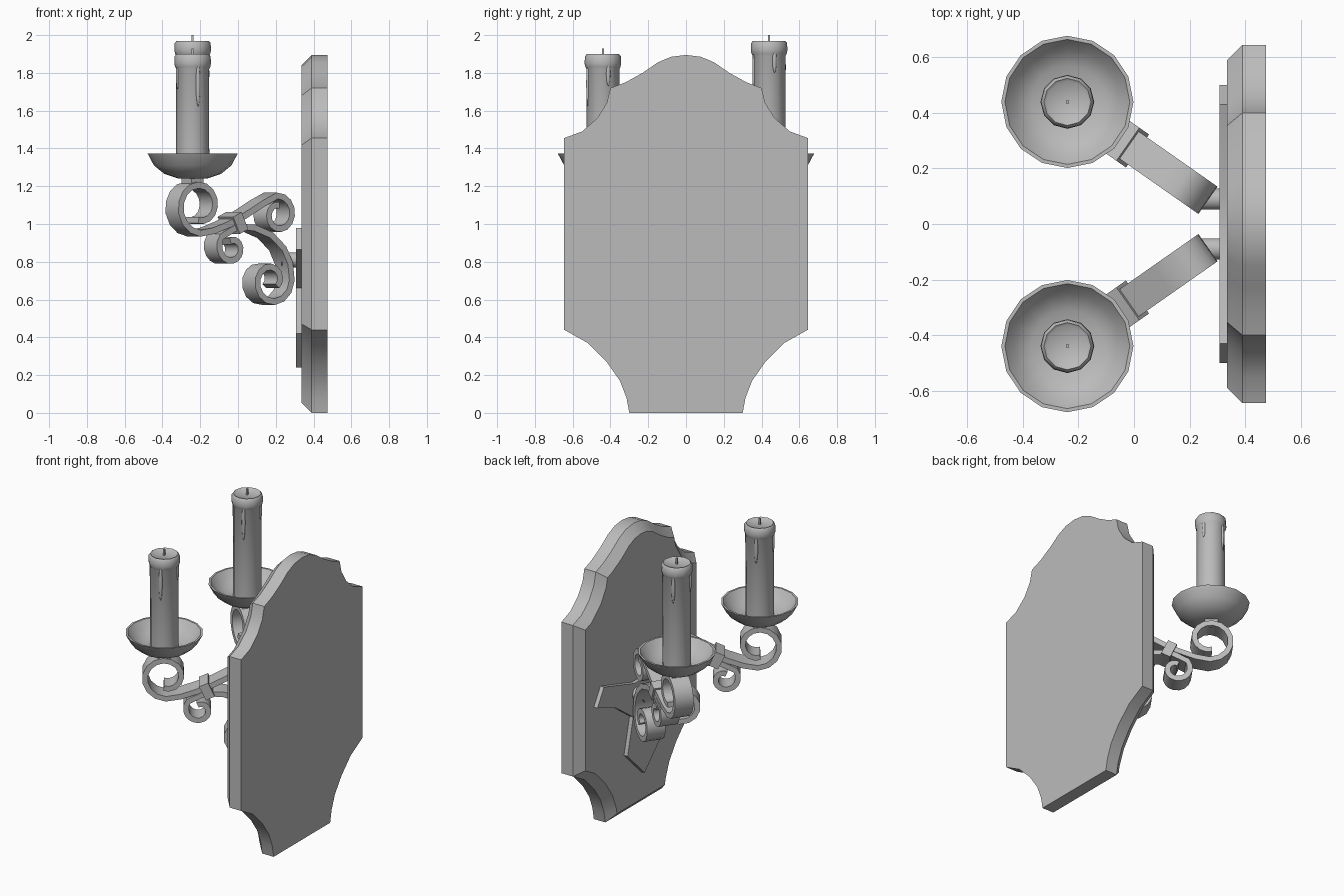
import bpy, bmesh, math
from mathutils import Matrix, Vector

if "Cube" in bpy.data.objects:
    bpy.data.objects.remove(bpy.data.objects["Cube"])

grey = bpy.data.materials.new("plain grey")
grey.use_nodes = True
GREY = (0.5, 0.5, 0.5, 1)
grey.diffuse_color = GREY
grey.node_tree.nodes["Principled BSDF"].inputs["Base Color"].default_value = GREY


def finish(bm, name, angle=35):
    """Turn a bmesh into a named, shaded object."""
    bmesh.ops.recalc_face_normals(bm, faces=bm.faces)
    mesh = bpy.data.meshes.new(name)
    bm.to_mesh(mesh)
    bm.free()
    mesh.materials.append(grey)
    ob = bpy.data.objects.new(name, mesh)
    bpy.context.collection.objects.link(ob)
    bpy.ops.object.select_all(action='DESELECT')
    ob.select_set(True)
    bpy.context.view_layer.objects.active = ob
    bpy.ops.object.shade_smooth_by_angle(angle=math.radians(angle))
    return ob


def mirrored(half):
    """Complete a (y, z) half outline that starts low and ends high."""
    return half + [(-y, z) for y, z in reversed(half) if y > 0]


def board(name, outline, x_front, x_back, bevel=0, angle=35):
    bm = bmesh.new()
    front = bm.faces.new([bm.verts.new((x_front + bevel, y, z)) for y, z in outline])
    back = bmesh.ops.extrude_face_region(bm, geom=[front], use_keep_orig=True)["geom"]
    bmesh.ops.translate(bm, vec=(x_back - x_front - bevel, 0, 0),
                        verts=[v for v in back if isinstance(v, bmesh.types.BMVert)])
    bmesh.ops.recalc_face_normals(bm, faces=bm.faces)
    if bevel:
        bmesh.ops.inset_region(bm, faces=[front], thickness=bevel, depth=bevel,
                               use_even_offset=True, use_boundary=True)
    return finish(bm, name, angle)


def lathe(name, profile, place, steps):
    bm = bmesh.new()
    verts = [bm.verts.new((r, 0, z)) for r, z in profile]
    edges = [bm.edges.new(p) for p in zip(verts, verts[1:])]
    bmesh.ops.spin(bm, geom=verts + edges, cent=(0, 0, 0), axis=(0, 0, 1),
                   angle=math.tau, steps=steps)
    bmesh.ops.remove_doubles(bm, verts=bm.verts, dist=0.0005)
    bm.transform(place)
    return finish(bm, name, 45)


def box(name, size, place):
    bm = bmesh.new()
    bmesh.ops.create_cube(bm, size=1, matrix=place @ Matrix.Diagonal((*size, 1)))
    return finish(bm, name)


def spiral(u, z, r0, r1, a0, sweep, n=15):
    pts = []
    for i in range(n + 1):
        t = i / n
        a, r = math.radians(a0 + sweep * t), r0 + (r1 - r0) * t
        pts.append((u + r * math.cos(a), z + r * math.sin(a)))
    return pts


def ribbon(name, path, width, thick, place):
    """Flat iron bar swept along a path in the arm's upright plane."""
    bm = bmesh.new()
    rings = []
    for i, (u, z) in enumerate(path):
        a, b = path[max(i - 1, 0)], path[min(i + 1, len(path) - 1)]
        n = Vector((a[1] - b[1], b[0] - a[0])).normalized() * thick / 2
        rings.append([bm.verts.new((u + s * n.x, w * width / 2, z + s * n.y))
                      for s, w in ((1, 1), (1, -1), (-1, -1), (-1, 1))])
    for p, q in zip(rings, rings[1:]):
        for k in range(4):
            bm.faces.new((p[k], p[k - 1], q[k - 1], q[k]))
    bm.faces.new(rings[0])
    bm.faces.new(rings[-1])
    bm.transform(place)
    return finish(bm, name)


# Shaped wall board with chamfered front
board("wall_board", mirrored([
    (.3, 0), (.315, .08), (.35, .17), (.42, .27), (.52, .37), (.645, .44),
    (.645, 1.455), (.55, 1.49), (.47, 1.56), (.42, 1.64), (.4, 1.72),
    (.32, 1.75), (.23, 1.8), (.15, 1.855), (.08, 1.885), (0, 1.895)]),
    .335, .475, .055)

# Iron mounting plate with two wings and a pointed foot
board("mount_plate", mirrored([
    (0, .24), (.18, .42), (.12, .66), (.3, .79), (.5, .865), (.43, .98),
    (.1, .88), (0, .88)]), .308, .34, 0, 20)

# Scroll paths (distance along arm, height)
upper_path = (list(reversed(spiral(.01, 1.095, .145, .075, -90, -370)))
              + [(.1, .965), (.2, 1.0), (.3, 1.045), (.42, 1.11)]
              + spiral(.515, 1.05, .1, .05, 95, -370))
lower_path = (list(reversed(spiral(.215, .875, .09, .035, 140, 330)))
              + [(.25, .985), (.36, .98), (.47, .94), (.55, .87), (.59, .79)]
              + spiral(.47, .7, .13, .045, 0, -400))

for side, label, top in ((1, "left", 1.97), (-1, "right", 1.9)):
    stand = Matrix.Translation((-.24, side * .44, 0))
    arm = stand @ Matrix.Rotation(math.radians(-35 * side), 4, 'Z')

    # Scrolled arm, clasp, neck and wall peg
    ribbon(label + "_upper_scroll", upper_path, .12, .034, arm)
    ribbon(label + "_lower_scroll", lower_path, .12, .034, arm)
    tilt = Matrix.Translation((.26, 0, 1.005)) @ Matrix.Rotation(math.radians(-25), 4, 'Y')
    box(label + "_clasp", (.06, .145, .1), arm @ tilt)
    box(label + "_neck", (.08, .09, .07), arm @ Matrix.Translation((0, 0, 1.22)))
    peg = Matrix.Translation((.23, side * .09, .81)) @ Matrix.Rotation(math.pi / 2, 4, 'Y')
    lathe(label + "_wall_peg", [(0, 0), (.04, 0), (.04, .09), (0, .09)], peg, 10)

    # Drip pan
    lathe(label + "_drip_pan", [
        (0, 1.24), (.08, 1.242), (.15, 1.265), (.205, 1.31), (.238, 1.372),
        (.225, 1.372), (.19, 1.325), (.13, 1.285), (0, 1.28)], stand, 16)

    # Candle with a melted lip, wax runs and wick
    lathe(label + "_candle", [
        (0, 1.27), (.088, 1.27), (.087, top - .08), (.093, top - .068),
        (.097, top - .05), (.095, top - .012), (.085, top), (.075, top - .008),
        (0, top - .012)], stand, 12)
    for deg, drop in ((20, .13), (110, .2), (200, .15), (290, .24)):
        bm = bmesh.new()
        spot = (stand @ Matrix.Rotation(math.radians(deg), 4, 'Z')
                @ Matrix.Translation((.084, 0, top - .04 - drop / 2)))
        bmesh.ops.create_uvsphere(bm, u_segments=8, v_segments=6, radius=1,
                                  matrix=spot @ Matrix.Diagonal((.01, .012, drop / 2, 1)))
        finish(bm, label + "_wax_run", 60)
    box(label + "_wick", (.01, .01, .05), stand @ Matrix.Translation((0, 0, top + .005)))
